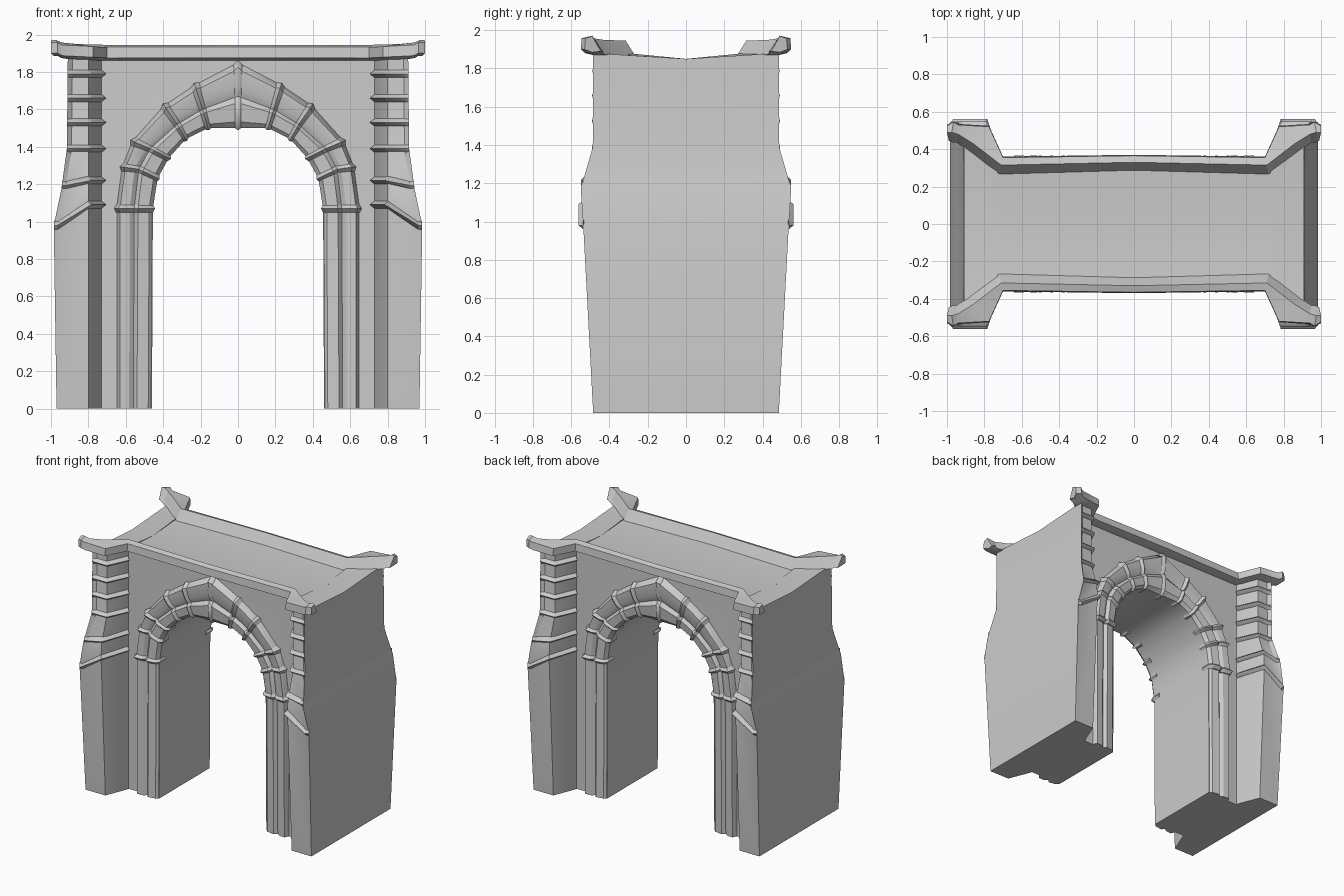
import bpy, bmesh, math
from mathutils import Vector

if "Cube" in bpy.data.objects:
    bpy.data.objects.remove(bpy.data.objects["Cube"])

stone = bpy.data.materials.new("pale_grey_stone")
stone.use_nodes = True
stone.diffuse_color = (0.6, 0.6, 0.6, 1)
bsdf = stone.node_tree.nodes["Principled BSDF"]
bsdf.inputs["Base Color"].default_value = (0.6, 0.6, 0.6, 1)
bsdf.inputs["Roughness"].default_value = 0.9


def build(name, lofts):
    """Skin each list of rings into a solid quarter, then mirror it in x and y."""
    bm = bmesh.new()
    for rings in lofts:
        rows = [[bm.verts.new(p) for p in ring] for ring in rings]
        n = len(rows[0])
        for a, b in zip(rows, rows[1:]):
            for i in range(n):
                j = (i + 1) % n
                bm.faces.new((a[i], a[j], b[j], b[i]))
        bm.faces.new(rows[0])
        bm.faces.new(rows[-1])
    bmesh.ops.recalc_face_normals(bm, faces=bm.faces)
    # open the solid where it meets its mirrored halves
    inner = [f for f in bm.faces
             if any(all(abs(v.co[k]) < 1e-5 for v in f.verts) for k in (0, 1))]
    bmesh.ops.delete(bm, geom=inner, context='FACES')
    mesh = bpy.data.meshes.new(name)
    bm.to_mesh(mesh)
    bm.free()
    mesh.materials.append(stone)
    ob = bpy.data.objects.new(name, mesh)
    bpy.context.collection.objects.link(ob)
    mod = ob.modifiers.new("mirror", 'MIRROR')
    mod.use_axis = (True, True, False)
    mod.merge_threshold = 0.0005
    bpy.ops.object.select_all(action='DESELECT')
    ob.select_set(True)
    bpy.context.view_layer.objects.active = ob
    bpy.ops.object.shade_smooth_by_angle(angle=math.radians(30))
    return ob


# Arch stations: inner, middle, outer and wall-border points as (x, z)
STATIONS = [[Vector(p) for p in s] for s in (
    ((.46, 0), (.56, 0), (.65, 0), (.75, 0)),
    ((.455, 1.07), (.555, 1.07), (.65, 1.07), (.75, 1.07)),
    ((.43, 1.23), (.53, 1.28), (.62, 1.29), (.75, 1.30)),
    ((.37, 1.34), (.47, 1.39), (.565, 1.43), (.75, 1.50)),
    ((.28, 1.44), (.325, 1.52), (.395, 1.62), (.75, 1.87)),
    ((.16, 1.50), (.19, 1.60), (.23, 1.73), (.30, 1.87)),
    ((0, 1.50), (0, 1.67), (0, 1.85), (0, 1.87)),
)]


def at(p, y):
    return (p.x, y, p.y)


# Wall with the arched passage
def wall_ring(s):
    inner, mid, outer, border = s
    back = border - Vector((0, .02 if border.y > 1.8 else 0))
    return [at(inner, 0), at(inner, -.31), at(outer, -.30), at(border, -.30), at(back, 0)]


build("wall", [[wall_ring(s) for s in STATIONS]])


# Two-roll moulding around the opening
def trim_ring(s, lift=0, spread=0):
    inner, mid, outer = s[:3]
    side = (outer - inner).normalized() * spread
    inner, outer = inner - side, outer + side
    return [at(outer, -.25), at(outer, -.295 - lift * .6),
            at(outer.lerp(mid, .2), -.335 - lift), at(outer.lerp(mid, .75), -.33 - lift),
            at(mid, -.312 - lift), at(mid.lerp(inner, .2), -.335 - lift),
            at(mid.lerp(inner, .8), -.325 - lift), at(inner, -.305 - lift * .6),
            at(inner, -.25)]


build("jamb_moulding", [[trim_ring(s) for s in STATIONS[:2]]])
build("arch_moulding", [[trim_ring(s, .012) for s in STATIONS[1:]]])


# Raised joints between the arch stones
def toward(i, j, width):
    a, b = STATIONS[i], STATIONS[j]
    t = width / (a[1] - b[1]).length
    return [p.lerp(q, t) for p, q in zip(a, b)]


joints = []
for i in range(1, len(STATIONS)):
    rings = [trim_ring(toward(i, i - 1, .022), .008),
             trim_ring(STATIONS[i], .032, .012)]
    if i + 1 < len(STATIONS):
        rings.append(trim_ring(toward(i, i + 1, .022), .008))
    joints.append(rings)
build("arch_joints", joints)

# Corner piers: outer height, inner height, outer x, half depth, face recess
PIER = ((0, 0, .97, .485, 0), (.98, 1.09, .985, .537, 0), (1.17, 1.2, .945, .55, .02),
        (1.39, 1.39, .915, .487, .02), (1.88, 1.88, .91, .485, .02))


def pier_ring(zo, zi, xo, d, r):
    middle = zo - (.03 if zo > 1.8 else 0)
    return [(xo, 0, middle), (xo, -d, zo), (xo - .025, -d + r, zo),
            (.80, -d + r, zi), (.73, -.31, zi), (.73, 0, middle)]


build("corner_piers", [[pier_ring(*p) for p in PIER]])


# Projecting bands wrapped around each pier face
def pier_at(z):
    for a, b in zip(PIER, PIER[1:]):
        if a[1] <= z <= b[1]:
            t = (z - a[1]) / (b[1] - a[1])
            return [u + (v - u) * t for u, v in zip(a, b)]


def band(z, size=.025):
    ring = pier_ring(*pier_at(z))[1:5]
    outward = ((0, -.1), (.2, -1), (-.6, -1), (-1, -.5))
    rings = []
    for (x, y, h), (dx, dy) in zip(ring, outward):
        rings.append([(x - dx * .02, y - dy * .02, h - size),
                      (x, y, h - size * .8),
                      (x + dx * size, y + dy * size, h),
                      (x, y, h + size * .8),
                      (x - dx * .02, y - dy * .02, h + size)])
    return rings


build("pier_bands", [band(z) for z in (1.09, 1.22, 1.39, 1.53, 1.66, 1.79)])


# Cornice: each ring runs wall, lower lip, upper lip, crest, roof edge
def cornice_ring(wall, lip, crest, roof, rise=0):
    return [(wall[0], -wall[1], 1.86 + rise), (lip[0], -lip[1], 1.875 + rise),
            (lip[0], -lip[1] + .005, 1.932 + rise), (crest[0], -crest[1], 1.945 + rise),
            (roof[0], -roof[1], 1.865 + rise)]


build("cornice", [[
    cornice_ring((0, .30), (0, .37), (0, .33), (0, .285)),
    cornice_ring((.72, .30), (.70, .36), (.71, .315), (.72, .265)),
    cornice_ring((.81, .46), (.775, .525), (.86, .43), (.91, .41), .004),
    cornice_ring((.93, .48), (.94, .535), (.94, .48), (.95, .435), .012),
    cornice_ring((.96, .49), (.965, .55), (.975, .49), (.97, .435), .026),
    cornice_ring((.985, .49), (1.0, .53), (1.0, .49), (.99, .445), .024),
]])
